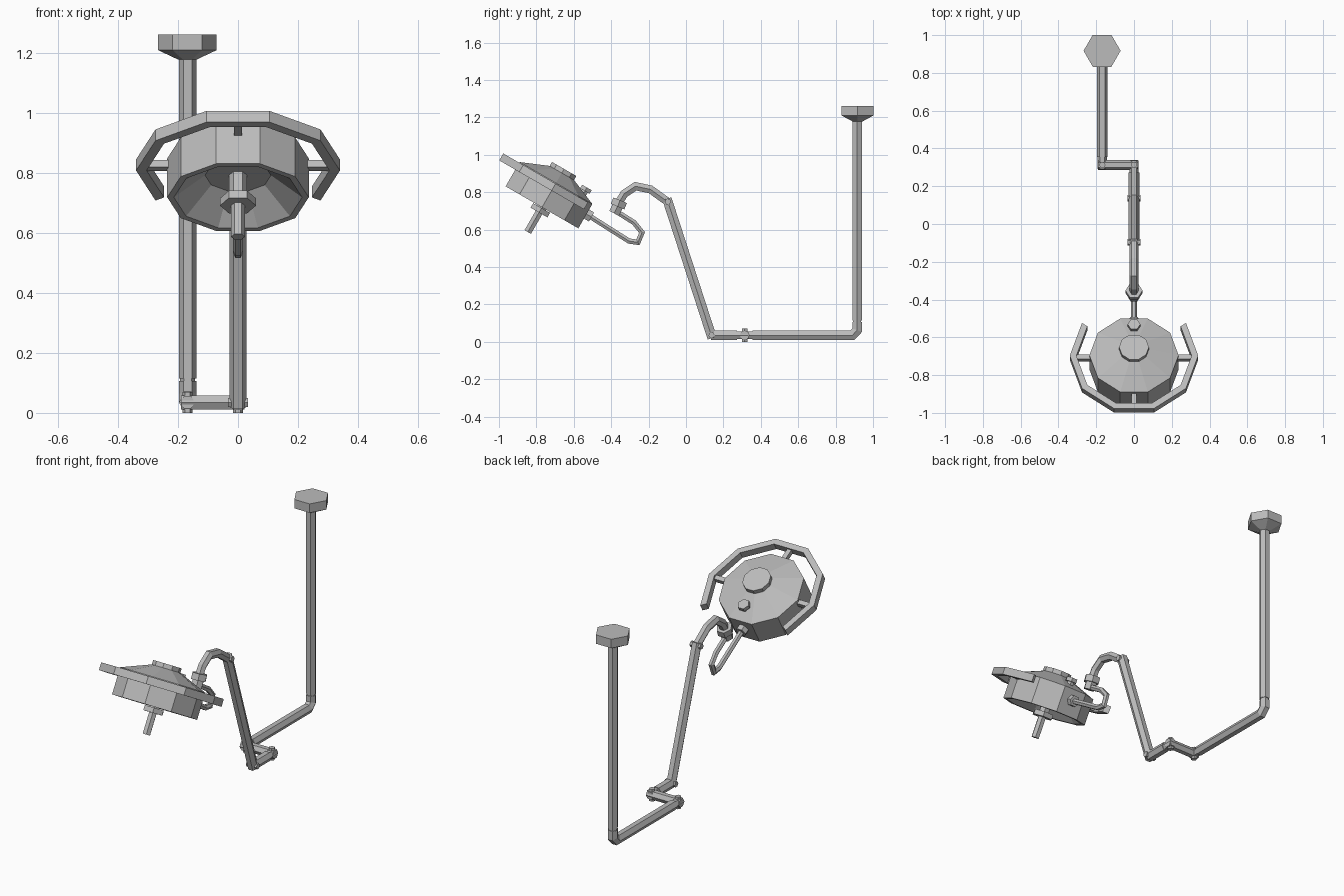
import bpy, bmesh, math
from mathutils import Vector, Matrix

cube = bpy.data.objects.get("Cube")
if cube:
    bpy.data.objects.remove(cube, do_unlink=True)

GREY = (0.5, 0.5, 0.5, 1)
mat = bpy.data.materials.new("satin grey metal")
mat.use_nodes = True
mat.diffuse_color = GREY
mat.node_tree.nodes["Principled BSDF"].inputs["Base Color"].default_value = GREY


def finish(name, bm, matrix=Matrix()):
    bmesh.ops.recalc_face_normals(bm, faces=bm.faces)
    bm.transform(matrix)
    mesh = bpy.data.meshes.new(name)
    bm.to_mesh(mesh)
    bm.free()
    mesh.materials.append(mat)
    obj = bpy.data.objects.new(name, mesh)
    bpy.context.collection.objects.link(obj)
    return obj


def skin(bm, rings):
    """Join equal rings of points into a capped tube."""
    rows = [[bm.verts.new(p) for p in ring] for ring in rings]
    n = len(rows[0])
    for a, b in zip(rows, rows[1:]):
        for i in range(n):
            j = (i + 1) % n
            bm.faces.new((a[i], a[j], b[j], b[i]))
    bm.faces.new(rows[0])
    bm.faces.new(rows[-1])


def turned(name, profile, sides, matrix):
    """Faceted solid of revolution from (radius, height) pairs."""
    bm = bmesh.new()
    turn = math.tau / sides
    skin(bm, [[(r * math.cos(i * turn), r * math.sin(i * turn), z)
               for i in range(sides)] for r, z in profile])
    return finish(name, bm, matrix)


def tube(name, path, radius, side=(1, 0, 0), sides=6):
    """Mitred polygonal tube along a flat path; side is normal to the path."""
    pts = [Vector(p) for p in path]
    side = Vector(side)
    rings = []
    for i, p in enumerate(pts):
        d_in = (p - pts[max(i - 1, 0)]).normalized()
        d_out = (pts[min(i + 1, len(pts) - 1)] - p).normalized()
        tangent = (d_in + d_out).normalized()
        step = d_out if d_out.length else d_in
        across = tangent.cross(side) / max(tangent.dot(step), 0.5)
        rings.append([p + radius * (side * math.cos(a) + across * math.sin(a))
                      for a in (math.tau * k / sides for k in range(sides))])
    bm = bmesh.new()
    skin(bm, rings)
    return finish(name, bm)


def at_x(x, pairs):
    return [(x, y, z) for y, z in pairs]


# Ceiling mount and drop pole
PX, PY, ARM_Z, R = -0.168, 0.915, 0.035, 0.029
turned("ceiling_mount", [(0.03, 1.178), (0.098, 1.21), (0.098, 1.262)], 6,
       Matrix.Translation((PX - 0.001, 0.917, 0)))
tube("drop_pole", at_x(PX, [(PY, 1.19), (PY, 0.115)]), R)
tube("pole_neck", at_x(PX, [(PY, 0.12), (PY, 0.1)]), 0.025)

# Lower arms with narrow hinge tongues
HINGE_Y = 0.313
tube("rear_arm", at_x(PX, [(PY, 0.106), (PY, 0.062), (0.889, ARM_Z), (0.355, ARM_Z)]), R)
tube("rear_tongue", at_x(PX, [(0.36, ARM_Z), (0.29, ARM_Z)]), 0.024)
tube("cross_link", [(-0.19, HINGE_Y, ARM_Z), (0.022, HINGE_Y, ARM_Z)], 0.027, (0, 1, 0))
tube("front_tongue", at_x(0, [(0.335, ARM_Z), (0.26, ARM_Z)]), 0.024)
tube("front_arm", at_x(0, [(0.272, ARM_Z), (0.135, ARM_Z)]), R)
for label, x in (("rear", PX), ("front", 0)):
    tube(label + "_hinge_pin", [(x, HINGE_Y, 0), (x, HINGE_Y, 0.07)], 0.017)

# Rising arm with its pivots
tube("rising_arm", at_x(0, [(0.14, 0.02), (-0.102, 0.765)]), R)
for label, y, z in (("lower", 0.137, ARM_Z), ("upper", -0.097, 0.75)):
    tube(label + "_pivot_pin", [(-0.034, y, z), (0.034, y, z)], 0.017, (0, 1, 0))

# Curved neck and yoke
tube("curved_neck", at_x(0, [(-0.09, 0.743), (-0.19, 0.815), (-0.27, 0.832),
                             (-0.33, 0.792), (-0.362, 0.74)]), 0.025)
tube("neck_collar", at_x(0, [(-0.352, 0.757), (-0.366, 0.723)]), 0.045)
tube("neck_socket", at_x(0, [(-0.364, 0.727), (-0.385, 0.687)]), 0.033)
tube("lamp_yoke", at_x(0, [(-0.52, 0.675), (-0.305, 0.539), (-0.257, 0.532),
                           (-0.235, 0.585), (-0.278, 0.638), (-0.38, 0.702)]), 0.016)

# Lamp head, tilted forward
LAMP = Matrix.Translation((0, -0.77, 0.719)) @ Matrix.Rotation(math.radians(-30), 4, 'X')
turned("lamp_shell", [(0.11, 0.085), (0.214, 0), (0.236, 0), (0.236, 0.15), (0.08, 0.212)],
       10, LAMP)
turned("top_cap", [(0.079, 0.205), (0.079, 0.237)], 10, LAMP)
turned("top_knob", [(0.02, 0.16), (0.02, 0.19), (0.034, 0.19), (0.034, 0.212)], 6,
       LAMP @ Matrix.Translation((0, 0.155, 0)))
turned("yoke_mount", [(0.032, 0.215), (0.032, 0.255)], 6,
       LAMP @ Matrix.Translation((0, 0, 0.088)) @ Matrix.Rotation(math.radians(-90), 4, 'X'))

# Centre handle
turned("handle_stem", [(0.03, -0.005), (0.03, 0.09)], 6, LAMP)
turned("handle_collar", [(0.06, -0.032), (0.06, -0.004)], 6, LAMP)
turned("handle_grip", [(0.023, -0.152), (0.023, -0.03)], 6, LAMP)

# Open guard rail around the front of the lamp
bm = bmesh.new()
skin(bm, [[(r * math.cos(a), r * math.sin(a), z)
           for r, z in ((0.34, 0.103), (0.34, 0.146), (0.305, 0.146), (0.305, 0.103))]
          for a in (math.radians(-216 + 36 * k) for k in range(8))])
finish("guard_rail", bm, LAMP)

# Struts joining the rail to the shell
for label, angle, reach in (("left", 0, 0.315), ("right", 180, 0.315), ("front", -90, 0.3)):
    bm = bmesh.new()
    bmesh.ops.create_cube(bm, size=1)
    inner = 0.215
    bmesh.ops.scale(bm, vec=(reach - inner, 0.027, 0.027), verts=bm.verts)
    bmesh.ops.translate(bm, vec=((reach + inner) / 2, 0, 0.122), verts=bm.verts)
    finish(label + "_strut", bm, LAMP @ Matrix.Rotation(math.radians(angle), 4, 'Z'))
